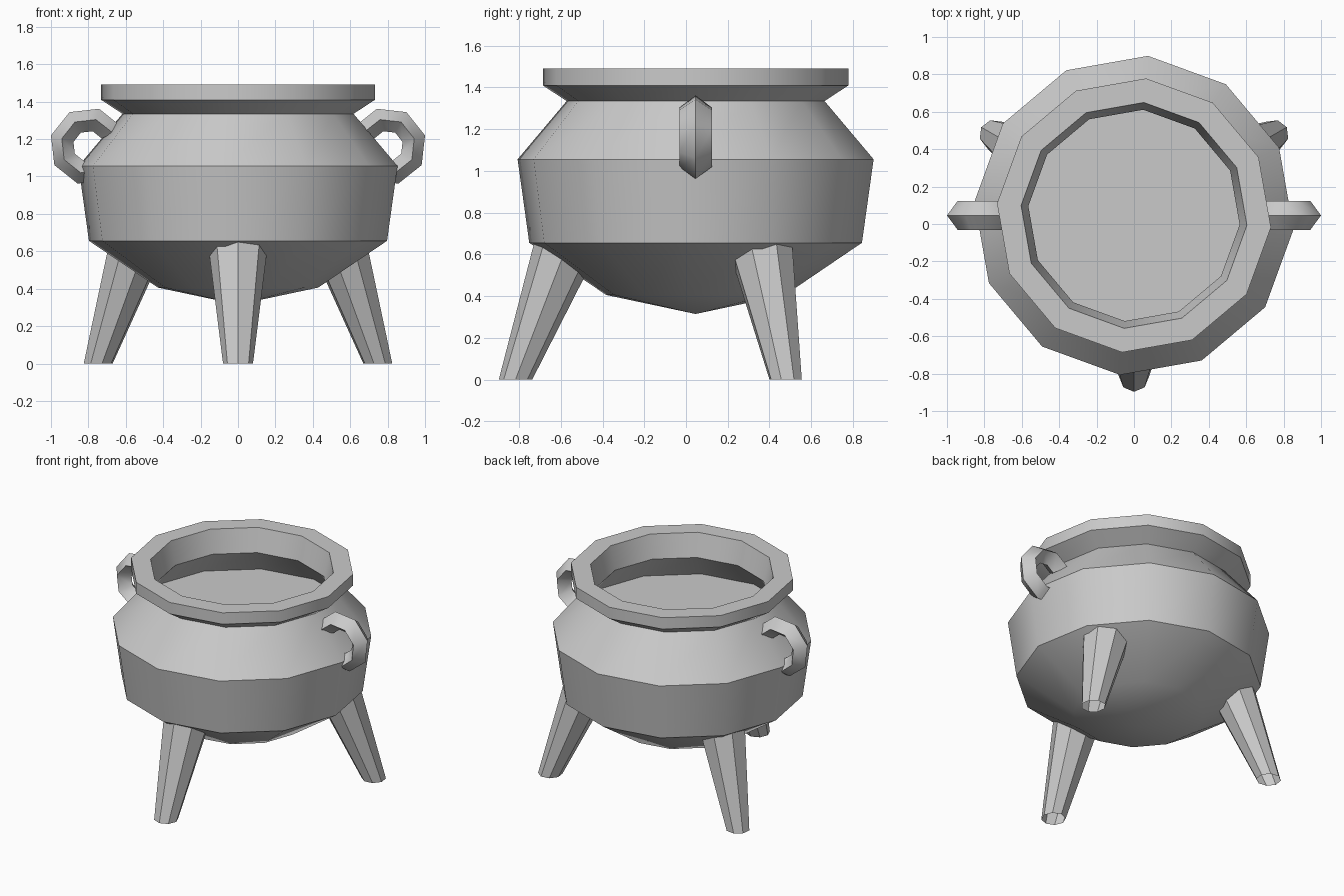
import bpy, bmesh
from math import sin, cos, radians, tau
from mathutils import Vector

if "Cube" in bpy.data.objects:
    bpy.data.objects.remove(bpy.data.objects["Cube"])

iron = bpy.data.materials.new("grey iron")
iron.use_nodes = True
GREY = (0.59, 0.59, 0.59, 1)
iron.diffuse_color = GREY
iron.node_tree.nodes["Principled BSDF"].inputs["Base Color"].default_value = GREY

CENTRE_Y = 0.046


def loft(name, rings, smooth_angle, cap_end=False):
    """Skin a list of point rings; a single point becomes a fan."""
    bm = bmesh.new()
    loops = [[bm.verts.new(p) for p in ring] for ring in rings]
    for a, b in zip(loops, loops[1:]):
        for i in range(len(b)):
            j = (i + 1) % len(b)
            if len(a) == 1:
                bm.faces.new((a[0], b[j], b[i]))
            else:
                bm.faces.new((a[i], a[j], b[j], b[i]))
    if cap_end:
        bm.faces.new(loops[-1])
    bmesh.ops.recalc_face_normals(bm, faces=bm.faces[:])
    mesh = bpy.data.meshes.new(name)
    bm.to_mesh(mesh)
    bm.free()
    mesh.materials.append(iron)
    obj = bpy.data.objects.new(name, mesh)
    bpy.context.collection.objects.link(obj)
    bpy.ops.object.select_all(action="DESELECT")
    obj.select_set(True)
    bpy.context.view_layer.objects.active = obj
    bpy.ops.object.shade_smooth_by_angle(angle=radians(smooth_angle))


def circle(x, y, z, radius, sides, start):
    return [Vector((x + radius * cos(start + tau * i / sides),
                    y + radius * sin(start + tau * i / sides), z))
            for i in range(sides)]


# Pot: outside from the base up, over the rim and down the inside to the filling
profile = [(0.43, 0.406), (0.80, 0.656), (0.856, 1.056), (0.62, 1.335),
           (0.735, 1.41), (0.735, 1.492), (0.606, 1.492), (0.567, 1.328),
           (0.73, 1.135)]
rings = [[Vector((0, CENTRE_Y, 0.315))]]
rings += [circle(0, CENTRE_Y, z, r, 12, radians(-5)) for r, z in profile]
loft("cauldron_body", rings, 35, cap_end=True)

# Three splayed, tapering legs, hollow at the foot
for name, angle in (("front_leg", -90), ("back_left_leg", 30), ("back_right_leg", 150)):
    a = radians(angle)
    rings = [circle(reach * cos(a), CENTRE_Y + reach * sin(a), z, radius, 8, a)
             for z, reach, radius in ((0, 0.863, 0.08), (0.75, 0.575, 0.174))]
    loft(name, rings, 35)

# Octagonal handles with a diamond section, both ends sunk into the pot
section = ((0.208, 0), (0.148, 0.078), (0.083, 0), (0.148, -0.078))
for name, side in (("left_handle", 1), ("right_handle", -1)):
    rings = []
    for i in range(7):
        t = radians(-119 + 45 * i)
        rings.append([Vector((side * (0.8 + r * cos(t)), CENTRE_Y + w,
                              1.162 + r * sin(t))) for r, w in section])
    loft(name, rings, 44)
